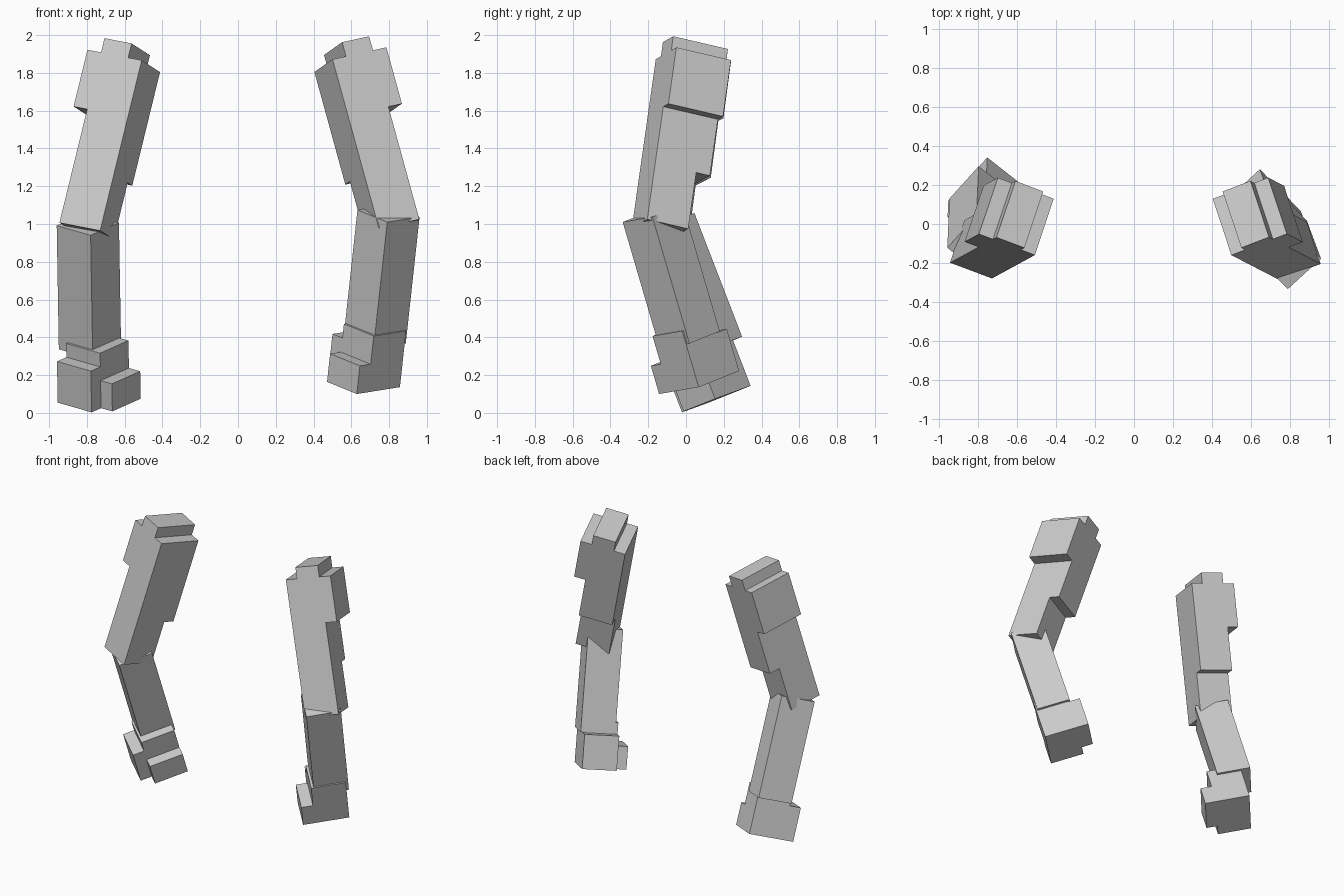
import bpy, bmesh, itertools
from mathutils import Vector

if "Cube" in bpy.data.objects:
    bpy.data.objects.remove(bpy.data.objects["Cube"])

U = 0.078  # edge length of one block

UPPER_ARM = [((0, 3), (0, 3), (0, 12)),    # shaft
             ((0, 3), (3, 4), (4, 12)),    # rear thickening
             ((3, 4), (0, 4), (8, 12)),    # outer shoulder pad
             ((1, 3), (0, 4), (12, 13))]   # raised shoulder top
FOREARM = [((0, 3), (0, 3), (0, 9))]
HAND = [((0, 3), (0, 3), (0, 4)),          # palm
        ((-1, 0), (0, 3), (0, 2)),         # thumb side
        ((0, 3), (3, 4), (0, 3))]          # knuckles


def block_part(name, boxes, origin, up, side, mirror=1):
    """Outer skin of joined blocks, in a tilted frame given by up and side."""
    w = Vector(up).normalized()
    s = Vector(side)
    s = (s - w * s.dot(w)).normalized()
    d = w.cross(s) * mirror
    origin = Vector(origin)
    cells = set()
    for box in boxes:
        cells.update(itertools.product(*(range(*r) for r in box)))
    bm = bmesh.new()
    for cell in cells:
        for axis in range(3):
            for step in (0, 1):
                near = list(cell)
                near[axis] += 1 if step else -1
                if tuple(near) in cells:
                    continue
                verts = []
                for i, j in ((0, 0), (1, 0), (1, 1), (0, 1)):
                    p = list(cell)
                    p[axis] += step
                    p[(axis + 1) % 3] += i
                    p[(axis + 2) % 3] += j
                    verts.append(bm.verts.new(origin + U * (s * p[0] + d * p[1] + w * p[2])))
                bm.faces.new(verts)
    bmesh.ops.remove_doubles(bm, verts=bm.verts, dist=0.001)
    bmesh.ops.recalc_face_normals(bm, faces=bm.faces)
    bmesh.ops.dissolve_limit(bm, angle_limit=0.02, verts=bm.verts, edges=bm.edges)
    bmesh.ops.recalc_face_normals(bm, faces=bm.faces)
    mesh = bpy.data.meshes.new(name)
    bm.to_mesh(mesh)
    bm.free()
    bpy.context.collection.objects.link(bpy.data.objects.new(name, mesh))


# Upper arms, mirrored
block_part("upper_arm_left", UPPER_ARM, (-0.73, -0.28, 0.965),
           (0.2355, 0.1285, 0.964), (-0.917, 0.349, 0.196), -1)
block_part("upper_arm_right", UPPER_ARM, (0.746, -0.287, 0.978),
           (-0.263, 0.136, 0.958), (0.907, 0.354, 0.227))

# Forearms and hands share one tilt per side
left = ((-0.016, -0.36, 0.933), (-0.767, 0.603, 0.219))
right = ((0.104, -0.279, 0.954), (0.73, 0.668, 0.121))
block_part("forearm_left", FOREARM, (-0.619, 0.156, 0.352), *left)
block_part("hand_left", HAND, (-0.575, 0.201, 0.092), *left)
block_part("forearm_right", FOREARM, (0.717, -0.139, 0.34), *right)
block_part("hand_right", HAND, (0.686, -0.09, 0.109), *right)
